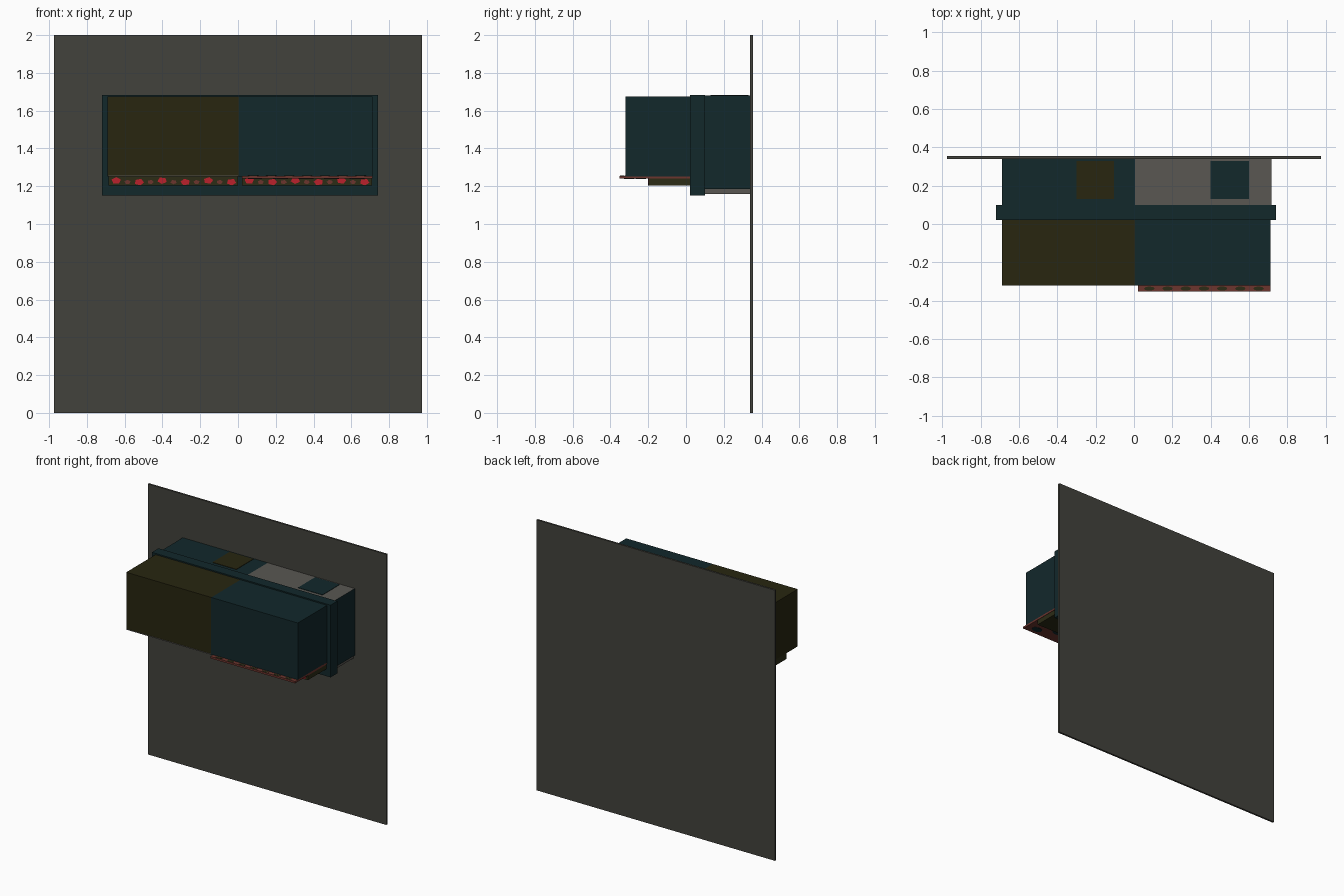
import bpy, bmesh, math
from mathutils import Matrix, Vector

if "Cube" in bpy.data.objects:
    bpy.data.objects.remove(bpy.data.objects["Cube"])


def material(name, rgb):
    m = bpy.data.materials.new(name)
    m.diffuse_color = (*rgb, 1)
    m.use_nodes = True
    m.node_tree.nodes["Principled BSDF"].inputs["Base Color"].default_value = m.diffuse_color
    return m


WALL = material("wall grey", (0.055, 0.054, 0.045))
TEAL = material("dark teal", (0.006, 0.021, 0.024))
OLIVE = material("dark olive", (0.021, 0.019, 0.005))
PALE = material("pale grey", (0.10, 0.095, 0.085))
CORAL = material("coral cloth", (0.15, 0.035, 0.027))
RED = material("flower red", (0.50, 0.015, 0.025))
LEAF = material("leaf dark", (0.025, 0.025, 0.008))


def finish(bm, name, mats):
    mesh = bpy.data.meshes.new(name)
    bmesh.ops.recalc_face_normals(bm, faces=bm.faces)
    bm.to_mesh(mesh)
    bm.free()
    for m in mats:
        mesh.materials.append(m)
    ob = bpy.data.objects.new(name, mesh)
    bpy.context.collection.objects.link(ob)
    return ob


def box(name, x, y, z, mat, top=None):
    """Box from three (min, max) ranges, with an optional other colour on top."""
    bm = bmesh.new()
    bmesh.ops.create_cube(bm, size=1)
    for v in bm.verts:
        v.co = Vector([(r[0] + r[1]) / 2 + c * (r[1] - r[0])
                       for r, c in zip((x, y, z), v.co)])
    bm.normal_update()
    if top:
        for f in bm.faces:
            f.material_index = int(f.normal.z > 0.5)
    return finish(bm, name, [mat] + ([top] if top else []))


def spots(name, places, radius, squash, sides, facing_front, mat):
    """Row of thin flat blossoms or leaves, joined as one part."""
    bm = bmesh.new()
    for i, p in enumerate(places):
        turn = Matrix.Rotation(math.pi / 2, 4, 'X') if facing_front else Matrix()
        shape = Matrix.Diagonal((1, squash, 1, 1)) @ Matrix.Rotation(i * 0.9, 4, 'Z')
        bmesh.ops.create_cone(bm, cap_ends=True, segments=sides, radius1=radius,
                              radius2=radius, depth=0.004,
                              matrix=Matrix.Translation(p) @ turn @ shape)
    return finish(bm, name, [mat])


# Backing wall
box("wall_panel", (-0.975, 0.975), (0.34, 0.354), (0, 2), WALL)

# Rear housing, in two halves, with contrasting lids and pale underside
box("rear_housing_left", (-0.69, 0.005), (0.09, 0.34), (1.185, 1.679), TEAL)
box("rear_housing_right", (0.005, 0.717), (0.09, 0.34), (1.185, 1.679), TEAL, PALE)
box("rear_underside", (-0.68, 0.705), (0.09, 0.34), (1.16, 1.185), PALE)
box("lid_patch_left", (-0.30, -0.105), (0.13, 0.33), (1.677, 1.682), OLIVE)
box("lid_patch_right", (0.40, 0.60), (0.13, 0.33), (1.677, 1.682), TEAL)

# Collar around the joint
box("collar", (-0.72, 0.742), (0.022, 0.1), (1.15, 1.684), TEAL)

# Two projecting front boxes
box("front_box_left", (-0.69, 0.005), (-0.32, 0.022), (1.252, 1.675), OLIVE)
box("front_box_right", (0.005, 0.713), (-0.32, 0.022), (1.252, 1.675), TEAL)

# Patterned strips under the boxes
box("under_strip_left", (-0.685, 0.0), (-0.198, 0.022), (1.205, 1.252), LEAF)
box("under_strip_right", (0.02, 0.71), (-0.198, 0.022), (1.205, 1.241), LEAF)
box("left_trim", (-0.685, 0.0), (-0.322, -0.19), (1.252, 1.258), PALE)

# Sliding cloth tray under the right box
box("cloth_tray", (0.02, 0.713), (-0.352, 0.022), (1.241, 1.255), CORAL)

# Blossoms on the strip fronts
for side, x0 in (("left", -0.645), ("right", 0.06)):
    big = [(x0 + 0.122 * i, -0.2, 1.226 + 0.004 * (-1) ** i) for i in range(6)]
    small = [(x0 + 0.06 + 0.122 * i, -0.2, 1.222) for i in range(5)]
    spots("blossoms_" + side, big, 0.026, 0.7, 5, True, RED)
    spots("small_blossoms_" + side, small, 0.017, 0.7, 5, True, CORAL)

# Dark leaves printed on the tray, on its lip and underside
lip = [(0.08 + 0.095 * i, -0.337, 1.2545) for i in range(7)]
under = [(0.09 + 0.135 * i, -0.3 + 0.06 * (i % 2), 1.2405) for i in range(5)]
spots("tray_lip_leaves", lip, 0.028, 0.4, 8, False, LEAF)
spots("tray_underside_leaves", under, 0.04, 0.7, 10, False, TEAL)
